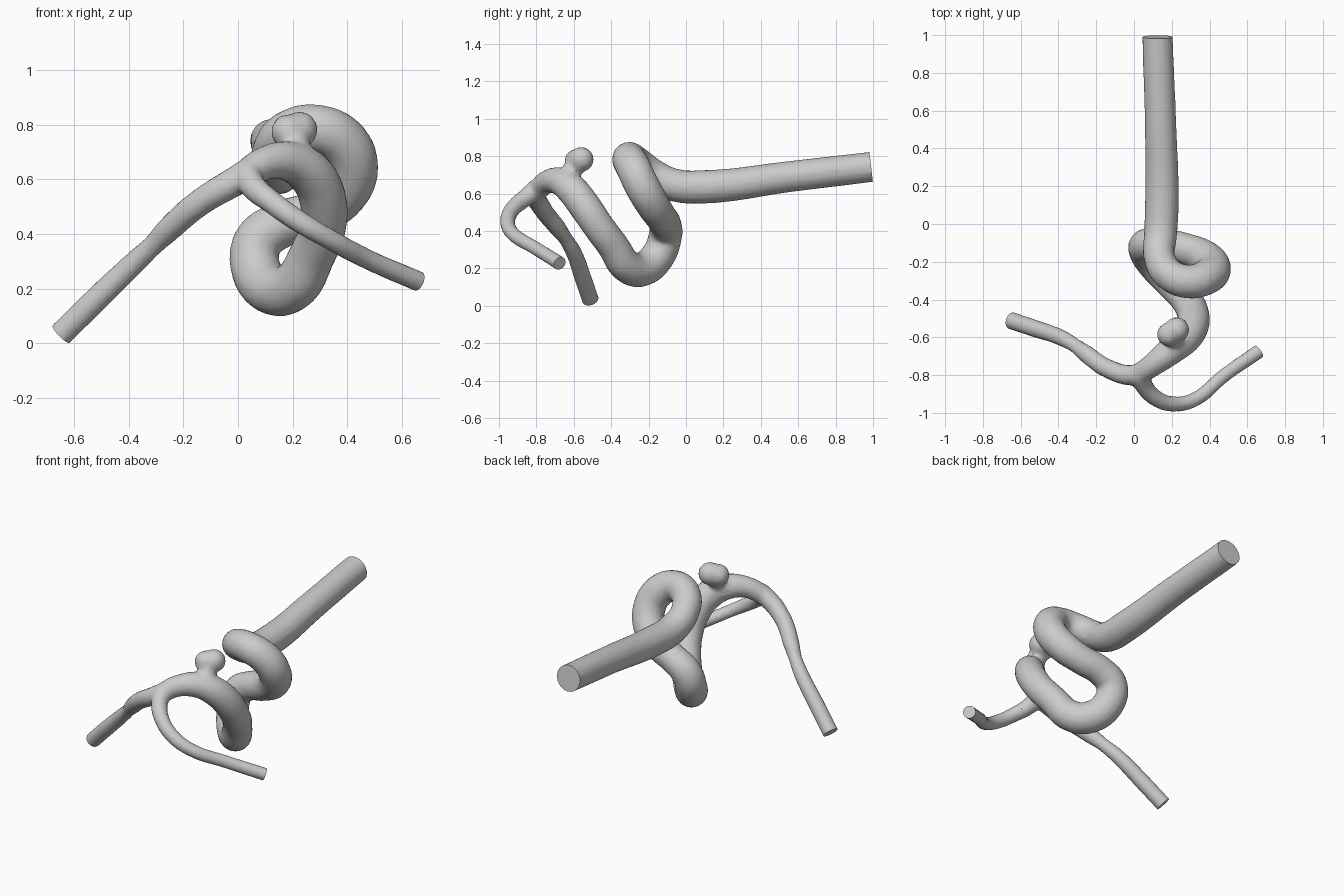
import bpy, bmesh
from mathutils import Vector

if "Cube" in bpy.data.objects:
    bpy.data.objects.remove(bpy.data.objects["Cube"])

# Centre lines: (x, y, z, radius)
trunk = [(.125, 1.06, .75, .081), (.125, .99, .742, .081), (.14, .55, .69, .083), (.148, .1, .636, .09),
         (.14, -.06, .645, .088), (.135, -.18, .705, .083), (.19, -.27, .77, .086), (.29, -.305, .785, .09),
         (.385, -.28, .735, .094), (.42, -.235, .64, .094), (.38, -.18, .545, .092),
         (.28, -.135, .475, .085), (.16, -.11, .435, .085), (.075, -.11, .375, .09),
         (.065, -.145, .275, .092), (.13, -.235, .195, .093), (.21, -.32, .215, .09),
         (.27, -.39, .32, .085), (.31, -.465, .42, .085), (.31, -.54, .53, .087),
         (.265, -.61, .62, .085), (.19, -.675, .665, .075), (.10, -.745, .66, .062),
         (.02, -.80, .61, .055)]
left = [(.08, -.765, .65, .055), (0, -.80, .60, .055), (-.14, -.765, .515, .05), (-.25, -.69, .42, .047),
        (-.31, -.645, .36, .038), (-.39, -.60, .285, .043), (-.52, -.555, .16, .046),
        (-.648, -.512, .034, .046), (-.70, -.495, -.017, .046)]
right = [(.03, -.79, .63, .055), (.055, -.86, .575, .048), (.12, -.925, .52, .043), (.21, -.953, .455, .041),
         (.32, -.93, .39, .038), (.48, -.80, .305, .037), (.66, -.675, .227, .038), (.72, -.633, .20, .038)]
sac_neck = [(.23, -.64, .66, .07), (.21, -.61, .72, .054), (.205, -.575, .775, .06)]

bm = bmesh.new()


def evaluated_mesh(ob):
    return bpy.data.meshes.new_from_object(ob.evaluated_get(bpy.context.evaluated_depsgraph_get()))


def add_tube(points):
    cu = bpy.data.curves.new("path", 'CURVE')
    cu.dimensions = '3D'
    cu.bevel_depth = 1.0
    cu.bevel_resolution = 6
    cu.resolution_u = 8
    cu.use_fill_caps = True
    sp = cu.splines.new('BEZIER')
    sp.bezier_points.add(len(points) - 1)
    for bp, p in zip(sp.bezier_points, points):
        bp.co = p[:3]
        bp.radius = p[3]
        bp.handle_left_type = bp.handle_right_type = 'AUTO'
    ob = bpy.data.objects.new("path", cu)
    bpy.context.collection.objects.link(ob)
    bpy.context.view_layer.update()
    me = evaluated_mesh(ob)
    bm.from_mesh(me)
    bpy.data.objects.remove(ob)
    bpy.data.meshes.remove(me)


# Vessel tubes and the bulging sac
for path in (trunk, left, right, sac_neck):
    add_tube(path)
for centre, r in (((.185, -.585, .775), .064), ((.225, -.56, .782), .067)):
    ball = bmesh.ops.create_icosphere(bm, subdivisions=3, radius=r)
    bmesh.ops.translate(bm, verts=ball["verts"], vec=centre)
bmesh.ops.remove_doubles(bm, verts=bm.verts, dist=1e-5)
bmesh.ops.recalc_face_normals(bm, faces=bm.faces)

mesh = bpy.data.meshes.new("blood_vessel")
bm.to_mesh(mesh)
vessel = bpy.data.objects.new("blood_vessel", mesh)
bpy.context.collection.objects.link(vessel)

# Fuse into one blended skin with coarse triangles
rm = vessel.modifiers.new("fuse", 'REMESH')
rm.mode = 'VOXEL'
rm.voxel_size = .01
sm = vessel.modifiers.new("blend", 'SMOOTH')
sm.iterations = 6
dec = vessel.modifiers.new("coarsen", 'DECIMATE')
dec.ratio = .13
bpy.context.view_layer.update()
fused = evaluated_mesh(vessel)
vessel.modifiers.clear()
vessel.data = fused

# Flat cut ends
bm.clear()
bm.from_mesh(fused)
for end, beyond in ((trunk[1], trunk[0]), (left[-2], left[-1]), (right[-2], right[-1])):
    co = Vector(end[:3])
    normal = Vector(beyond[:3]) - co
    faces = [f for f in bm.faces if (f.calc_center_median() - co).length < .2]
    geom = list({v for f in faces for v in f.verts}) + list({e for f in faces for e in f.edges}) + faces
    bmesh.ops.bisect_plane(bm, geom=geom, plane_co=co, plane_no=normal, clear_outer=True)
    bmesh.ops.holes_fill(bm, edges=[e for e in bm.edges if e.is_boundary], sides=0)
bmesh.ops.recalc_face_normals(bm, faces=bm.faces)
bm.to_mesh(fused)
bm.free()
fused.name = "blood_vessel"

bpy.context.view_layer.objects.active = vessel
vessel.select_set(True)
bpy.ops.object.shade_smooth_by_angle(angle=.7)
